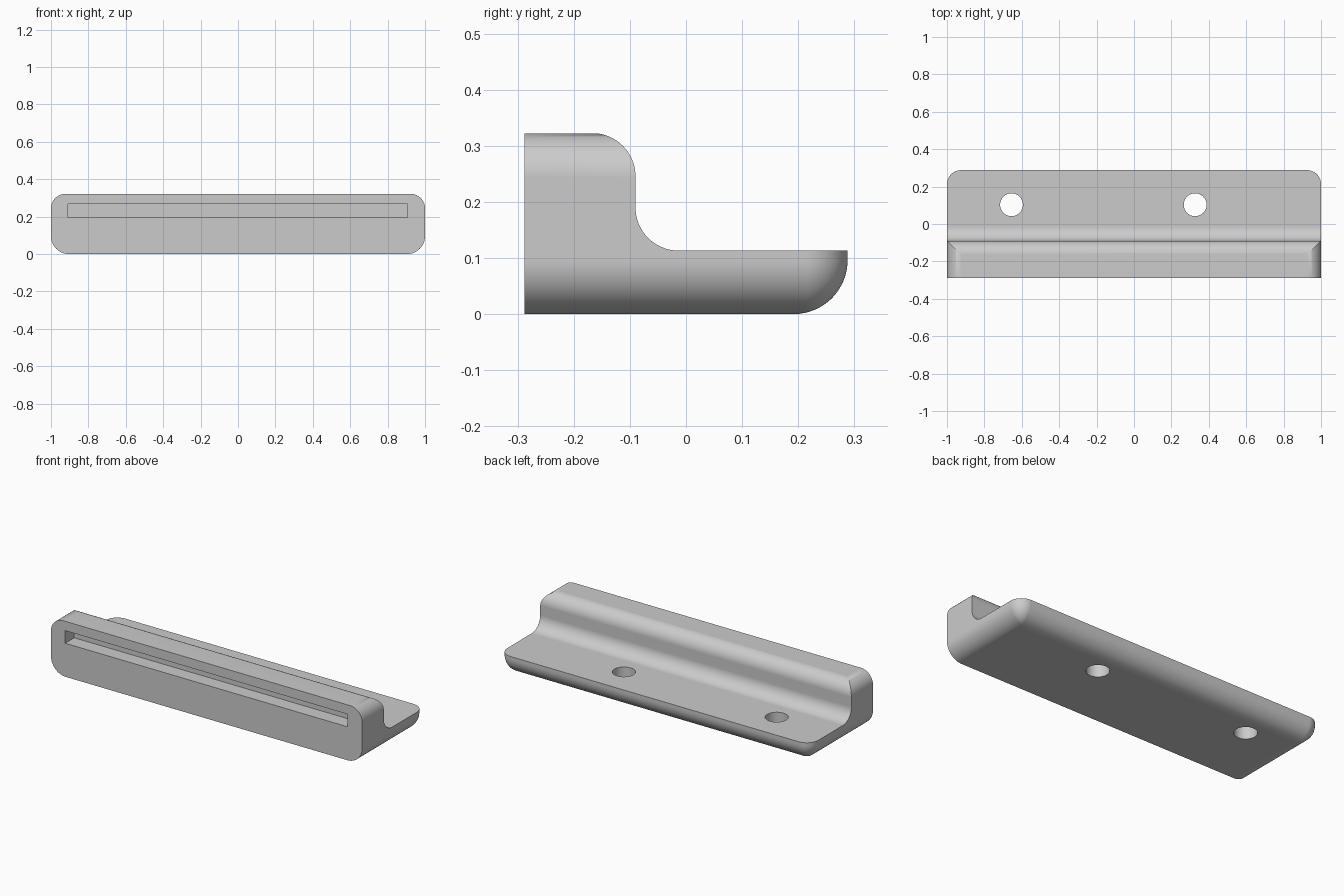
import bpy, bmesh, math
from mathutils import Matrix, Vector

cube = bpy.data.objects.get("Cube")
if cube:
    bpy.data.objects.remove(cube, do_unlink=True)

HALF_Y, HEIGHT, PLATE = 0.288, 0.322, 0.113
BOTTOM_R, CORNER_R, TOP_R, STEP_R = 0.096, 0.075, 0.078, 0.077
STEPS = 16

grey = bpy.data.materials.new("plain grey")
grey.use_nodes = True
colour = (0.6, 0.6, 0.6, 1)
grey.diffuse_color = colour
grey.node_tree.nodes["Principled BSDF"].inputs["Base Color"].default_value = colour


def arc(cx, cy, r, start, end, n=STEPS):
    angles = [math.radians(start + (end - start) * i / n) for i in range(n + 1)]
    return [(cx + r * math.cos(a), cy + r * math.sin(a)) for a in angles]


def loft(name, rings):
    """Bridge matching rings of points and cap both ends."""
    bm = bmesh.new()
    loops = [[bm.verts.new(p) for p in ring] for ring in rings]
    for a, b in zip(loops, loops[1:]):
        for i in range(len(a)):
            j = (i + 1) % len(a)
            bm.faces.new((a[i], a[j], b[j], b[i]))
    bm.faces.new(loops[0][::-1])
    bm.faces.new(loops[-1])
    bmesh.ops.recalc_face_normals(bm, faces=bm.faces)
    return finish(name, bm)


def finish(name, bm):
    mesh = bpy.data.meshes.new(name)
    bm.to_mesh(mesh)
    bm.free()
    mesh.materials.append(grey)
    obj = bpy.data.objects.new(name, mesh)
    bpy.context.collection.objects.link(obj)
    return obj


def cut(target, tool, operation):
    mod = target.modifiers.new(tool.name, "BOOLEAN")
    mod.operation, mod.solver, mod.object = operation, "EXACT", tool
    bpy.context.view_layer.objects.active = target
    bpy.ops.object.modifier_apply(modifier=mod.name)
    bpy.data.objects.remove(tool, do_unlink=True)


# Outer block: plan outline with rounded back corners, inset towards bottom and top
def plan(z, inset_x, inset_back, radius):
    x, back = 1 - inset_x, HALF_Y - inset_back
    pts = [(-x, -HALF_Y), (x, -HALF_Y)]
    pts += arc(x - radius, back - radius, radius, 0, 90)
    pts += arc(radius - x, back - radius, radius, 90, 180)
    return [(px, py, z) for px, py in pts]


rings = []
for i in range(STEPS + 1):
    a = math.pi / 2 * i / STEPS
    d = BOTTOM_R * (1 - math.sin(a))
    rings.append(plan(BOTTOM_R * (1 - math.cos(a)), d, d, max(CORNER_R - d, 0.01)))
for i in range(STEPS + 1):
    a = math.pi / 2 * i / STEPS
    z = HEIGHT - TOP_R * (1 - math.sin(a))
    rings.append(plan(z, TOP_R * (1 - math.cos(a)), 0, CORNER_R))
bracket = loft("bracket", rings)

# Stepped side profile: tall front wall, curved step, flat plate
wall = -0.09
top = HEIGHT + 0.0005
profile = [(-0.4, -0.1), (-0.4, top)]
profile += arc(wall - STEP_R, top - STEP_R, STEP_R, 90, 0)
profile += arc(wall + STEP_R, PLATE + STEP_R, STEP_R, 180, 270)
profile += [(0.4, PLATE), (0.4, -0.1)]
step = loft("step_profile", [[(x, y, z) for y, z in profile] for x in (-1.1, 1.1)])
cut(bracket, step, "INTERSECT")

# Long slot in the front wall
bm = bmesh.new()
bmesh.ops.create_cube(bm, size=1, matrix=Matrix.Translation(Vector((-0.002, -HALF_Y, 0.231)))
                      @ Matrix.Diagonal((1.814, 0.166, 0.073, 1)))
cut(bracket, finish("slot_cutter", bm), "DIFFERENCE")

# Two screw holes through the plate
for x in (-0.655, 0.327):
    bm = bmesh.new()
    bmesh.ops.create_cone(bm, cap_ends=True, segments=48, radius1=0.061, radius2=0.061,
                          depth=0.5, matrix=Matrix.Translation((x, 0.103, 0.06)))
    cut(bracket, finish("hole_cutter", bm), "DIFFERENCE")

# Smooth curves, flat faces
bpy.ops.object.select_all(action="DESELECT")
bracket.select_set(True)
bpy.context.view_layer.objects.active = bracket
bpy.ops.object.shade_smooth_by_angle(angle=math.radians(30))
weighted = bracket.modifiers.new("weighted_normals", "WEIGHTED_NORMAL")
weighted.keep_sharp = True
